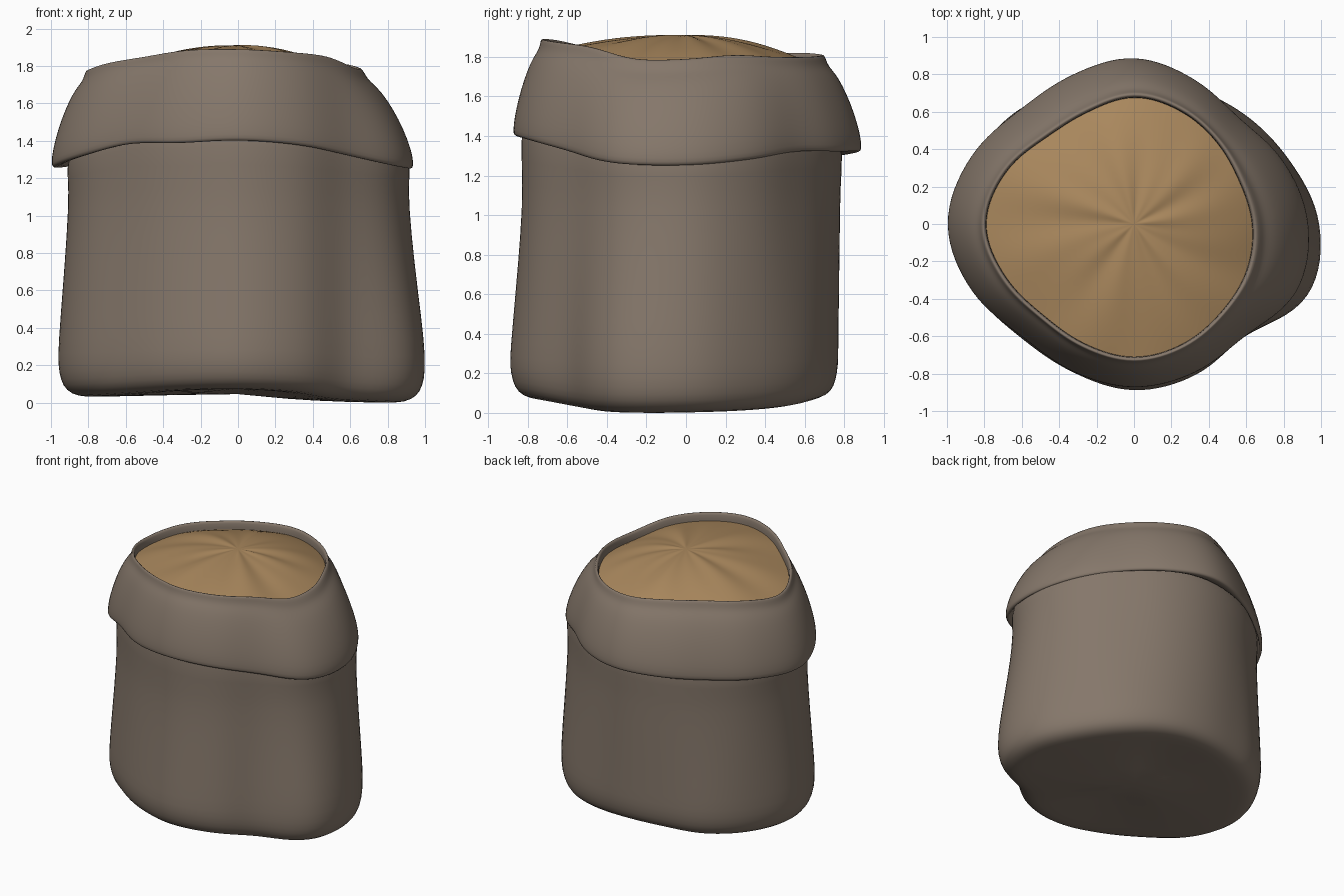
import bpy, bmesh
from math import cos, sin, tau

if "Cube" in bpy.data.objects:
    bpy.data.objects.remove(bpy.data.objects["Cube"])

SEG = 64

# Values every 22.5 degrees, counter-clockwise from +x
LOW = [.995, .90, .835, .79, .77, .79, .87, .925, .965, .93, .86, .86, .893, .875, .845, 1.01]
HIGH = [.91, .85, .78, .77, .78, .80, .84, .89, .905, .87, .805, .80, .825, .82, .80, .89]
HEM = [.935, .87, .80, .84, .89, .865, .865, .945, 1.0, .94, .85, .855, .875, .86, .845, .945]
RIM = [.64, .615, .63, .66, .685, .655, .665, .745, .80, .75, .695, .70, .72, .70, .67, .66]
BASE_Z = [0, .01, .03, .06, .075, .07, .05, .035, .03, .035, .05, .065, .07, .055, .02, 0]
HEM_Z = [1.25, 1.28, 1.32, 1.32, 1.32, 1.30, 1.28, 1.265, 1.255, 1.31, 1.38, 1.385, 1.40, 1.375, 1.32, 1.26]
RIM_Z = [1.79, 1.81, 1.80, 1.80, 1.81, 1.82, 1.82, 1.805, 1.775, 1.815, 1.85, 1.885, 1.89, 1.875, 1.85, 1.79]


def smooth(table, i):
    """Periodic Catmull-Rom value of a 16-entry table at segment i."""
    u = i * 16 / SEG
    k, t = int(u), u - int(u)
    a, b, c, d = (table[(k + j) % 16] for j in (-1, 0, 1, 2))
    return b + .5 * t * (c - a + t * (2*a - 5*b + 4*c - d + t * (3*(b - c) + d - a)))


LOW, HIGH, HEM, RIM, BASE_Z, HEM_Z, RIM_Z = (
    [smooth(t, i) for i in range(SEG)] for t in (LOW, HIGH, HEM, RIM, BASE_Z, HEM_Z, RIM_Z))


def loft(name, rings, material, first=None, last=None):
    """Skin rings of (radius, z) and close the ends to optional centre points."""
    bm = bmesh.new()
    loops = []
    for ring in rings:
        loops.append([bm.verts.new((r * cos(tau * i / SEG), r * sin(tau * i / SEG), z))
                      for i, (r, z) in enumerate(ring)])
    for a, b in zip(loops, loops[1:]):
        for i in range(SEG):
            j = (i + 1) % SEG
            bm.faces.new((a[i], a[j], b[j], b[i]))
    for point, loop, flip in ((first, loops[0], True), (last, loops[-1], False)):
        if point:
            c = bm.verts.new(point)
            for i in range(SEG):
                p, q = loop[i], loop[(i + 1) % SEG]
                bm.faces.new((c, q, p) if flip else (c, p, q))
    mesh = bpy.data.meshes.new(name)
    bm.to_mesh(mesh)
    bm.free()
    mesh.polygons.foreach_set("use_smooth", [True] * len(mesh.polygons))
    obj = bpy.data.objects.new(name, mesh)
    bpy.context.collection.objects.link(obj)
    mesh.materials.append(material)
    obj.modifiers.new("Smooth", "SUBSURF").levels = 1
    obj.modifiers["Smooth"].render_levels = 1
    return obj


def colour(name, rgb):
    m = bpy.data.materials.new(name)
    m.diffuse_color = (*rgb, 1)
    m.use_nodes = True
    m.node_tree.nodes["Principled BSDF"].inputs["Base Color"].default_value = m.diffuse_color
    return m


cloth = colour("cloth", (.235, .185, .145))
grain_mat = colour("grain", (.40, .245, .11))
N = range(SEG)

# Sack body: rounded uneven base, then walls blending to the neck under the cuff
rings = [[(LOW[i] * f, BASE_Z[i] + h) for i in N]
         for f, h in ((.4, .01), (.8, 0), (.89, .003), (.955, .035), (.985, .09), (1, .17))]
for z, t in ((.32, .05), (.6, .42), (.9, .8), (1.15, 1)):
    rings.append([(LOW[i] + (HIGH[i] - LOW[i]) * t, z) for i in N])
rings.append([(HIGH[i] + .015, HEM_Z[i]) for i in N])
rings.append([(HIGH[i] - .01, HEM_Z[i] + .08) for i in N])
loft("sack_body", rings, cloth, first=(0, 0, .045))

# Folded cuff: tucked hem, sloping outside, creased shoulder, rolled lip, inner wall
rings = [[(HIGH[i] - .01, HEM_Z[i] + .06) for i in N],
         [(HIGH[i] + .015, HEM_Z[i] + .025) for i in N],
         [(HEM[i] - .025, HEM_Z[i] - .003) for i in N]]
for fz, fr in ((.01, .01), (.06, 0), (.18, .03), (.4, .18), (.6, .37),
               (.76, .57), (.84, .72), (.89, .82), (.95, .88)):
    rings.append([(HEM[i] + (RIM[i] - HEM[i]) * fr, HEM_Z[i] + (RIM_Z[i] - HEM_Z[i]) * fz) for i in N])
for dr, dz in ((.015, .003), (-.002, -.002), (-.008, -.03), (-.01, -.15)):
    rings.append([(RIM[i] + dr, RIM_Z[i] + dz) for i in N])
loft("folded_cuff", rings, cloth)

# Grain: low mound with radial furrows that fade out towards the peak
rings = []
for f in (1.01, .9, .75, .6, .45, .3, .15):
    ring = []
    for i in N:
        a = tau * i / SEG
        edge = RIM_Z[i] - .065
        furrow = .006 * (sin(7 * a + 1 + f) + .7 * sin(12 * a - 2 * f)) * f * (1.01 - f) * 4
        ring.append((RIM[i] * f, edge + (1.91 - edge) * (1 - f ** 2) + furrow))
    rings.append(ring)
loft("grain", rings, grain_mat, last=(0, 0, 1.911))
